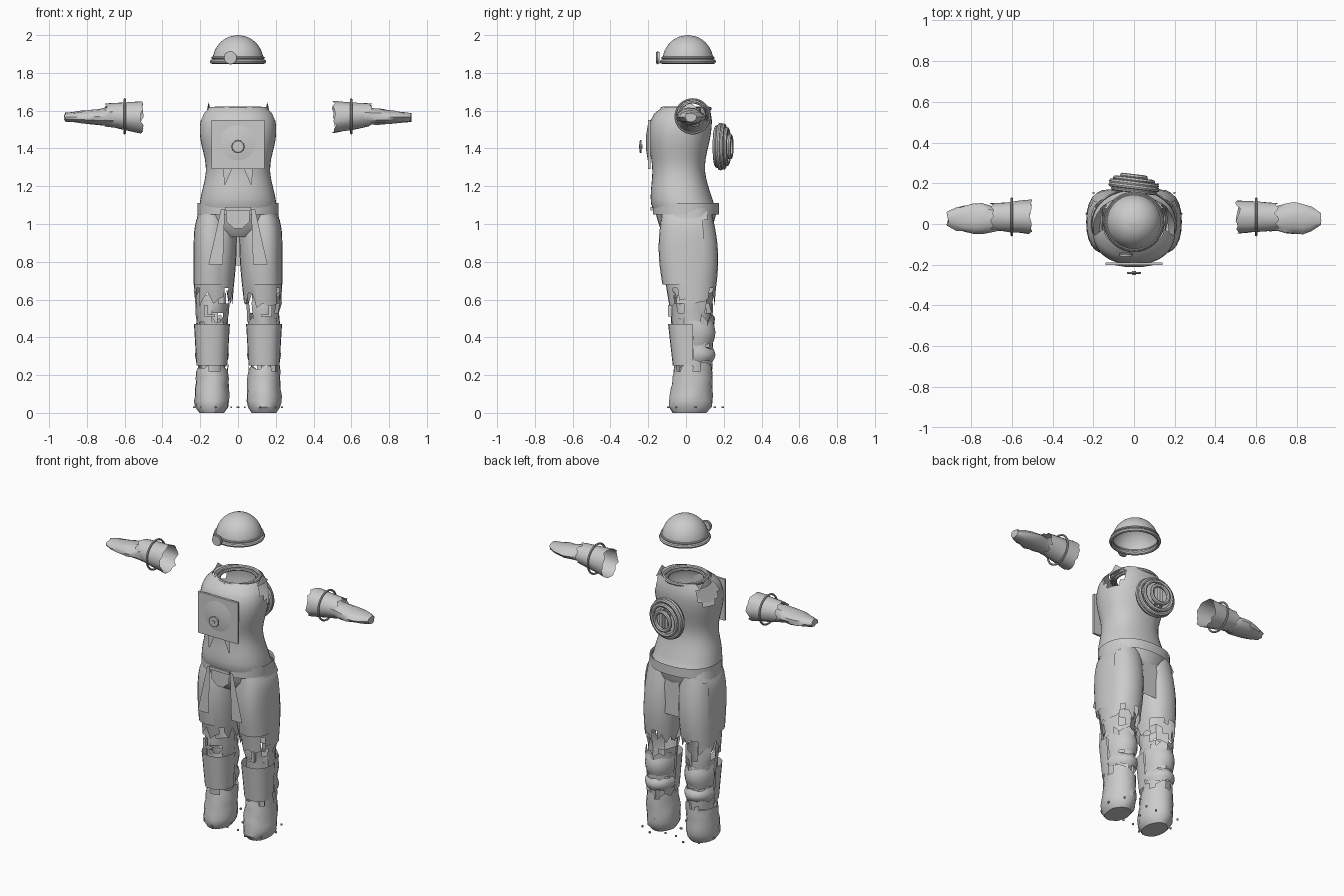
import bpy, bmesh, math, random
from mathutils import Matrix

random.seed(7)
cube = bpy.data.objects.get("Cube")
if cube:
    bpy.data.objects.remove(cube, do_unlink=True)

colour = (.6, .6, .6, 1)
grey = bpy.data.materials.new("plain_grey")
grey.use_nodes = True
grey.diffuse_color = colour
grey.node_tree.nodes["Principled BSDF"].inputs["Base Color"].default_value = colour

made = []
UPRIGHT = Matrix()
FORWARD = Matrix.Rotation(math.pi / 2, 4, "X")
SIDEWAYS = Matrix.Rotation(math.pi / 2, 4, "Y")


def arch(t):
    return math.sin(math.pi * t)


def bell(t, middle, width):
    return math.exp(-((t - middle) / width) ** 2)


def finish(name, bm, place=UPRIGHT):
    bm.transform(place)
    bmesh.ops.recalc_face_normals(bm, faces=bm.faces)
    mesh = bpy.data.meshes.new(name)
    bm.to_mesh(mesh)
    bm.free()
    mesh.materials.append(grey)
    part = bpy.data.objects.new(name, mesh)
    bpy.context.collection.objects.link(part)
    made.append(part)


def loft(name, start, end, shape, steps=4, sides=24, power=2, along_x=False,
         ragged=(0, 0), wobble=0, close_start=False, close_end=False, hole=None):
    """Tube whose shape(t) gives centre and radii; ragged roughens its two ends."""
    bm = bmesh.new()
    rows = []
    for i in range(steps + 1):
        t = i / steps
        u0, v0, width, depth = shape(t)
        rough = ragged[0] if i == 0 else ragged[1] if i == steps else 0
        row = []
        for k in range(sides):
            c, s = math.cos(math.tau * k / sides), math.sin(math.tau * k / sides)
            swell = 1 + random.uniform(-wobble, wobble)
            u = u0 + swell * width * math.copysign(abs(c) ** (2 / power), c)
            v = v0 + swell * depth * math.copysign(abs(s) ** (2 / power), s)
            h = start + (end - start) * t + random.uniform(-rough, rough)
            row.append(bm.verts.new((h, u, v) if along_x else (u, v, h)))
        rows.append(row)
    for low, high in zip(rows, rows[1:]):
        for k in range(sides):
            j = k - 1
            bm.faces.new((low[j], low[k], high[k], high[j]))
    if close_start:
        bm.faces.new(rows[0])
    if close_end:
        bm.faces.new(rows[-1])
    if hole:
        gone = [f for f in bm.faces if hole(f.calc_center_median())]
        bmesh.ops.delete(bm, geom=gone, context="FACES")
    finish(name, bm)


def torus(name, place, major, minor, turn=UPRIGHT, sides=40, tube_sides=8):
    bm = bmesh.new()
    circle = bmesh.ops.create_circle(bm, segments=tube_sides, radius=minor,
                                     matrix=Matrix.Translation((major, 0, 0)) @ FORWARD)
    edges = list({e for v in circle["verts"] for e in v.link_edges})
    bmesh.ops.spin(bm, geom=edges, cent=(0, 0, 0), axis=(0, 0, 1),
                   angle=math.tau, steps=sides, use_merge=True)
    bmesh.ops.remove_doubles(bm, verts=bm.verts, dist=minor / 50)
    finish(name, bm, Matrix.Translation(place) @ turn)


def box(name, place, size, turn=UPRIGHT):
    bm = bmesh.new()
    bmesh.ops.create_cube(bm, size=1)
    finish(name, bm, Matrix.Translation(place) @ turn @ Matrix.Diagonal((*size, 1)))


def disc(name, place, radius, depth, turn=UPRIGHT, sides=20, taper=1):
    bm = bmesh.new()
    bmesh.ops.create_cone(bm, cap_ends=True, segments=sides, radius1=radius,
                          radius2=radius * taper, depth=depth)
    finish(name, bm, Matrix.Translation(place) @ turn)


def flap(name, y, top, bottom):
    """Hanging cloth; top and bottom each give x, height and half width."""
    bm = bmesh.new()
    outline = [(x + side * half, y, z)
               for (x, z, half), order in ((top, (-1, 1)), (bottom, (1, -1)))
               for side in order]
    face = bm.faces.new([bm.verts.new(p) for p in outline])
    bmesh.ops.solidify(bm, geom=[face], thickness=.006)
    finish(name, bm)


def torn(below, above, chance):
    return lambda c: below < c.z < above and random.random() < chance


# Helmet: open dome, rim and front lamp
def dome(t):
    radius = .135 * math.sqrt(max(1 - t * t, .001))
    return 0, .01, radius, radius


loft("helmet_dome", 1.86, 2, dome, steps=20, sides=40, close_end=True)
torus("helmet_rim", (0, .01, 1.86), .137, .012)
torus("helmet_band", (0, .01, 1.88), .136, .006)
lamp = (-.04, -.15, 1.88)
disc("helmet_lamp", lamp, .03, .02, FORWARD)
torus("helmet_lamp_rim", lamp, .03, .005, FORWARD, sides=20)


# Torso pinched at the waist, with open shoulders
def torso(t):
    width = .21 - .04 * bell(t, .4, .25) - .06 * t ** 12
    return 0, -.04 * math.sqrt(abs(arch(t))), width, width * .82


def shoulder_hole(c):
    return abs(c.x) > .13 and math.hypot(c.y - .03, c.z - 1.56) < .075


loft("torso", 1.07, 1.62, torso, steps=16, sides=40, power=2.25, hole=shoulder_hole)
loft("collar", 1.62, 1.6, lambda t: (0, 0, .15 - .03 * t, .123 - .01 * t), steps=1)
torus("neck_ring", (0, 0, 1.61), .125, .011)
torus("inner_neck_ring", (0, 0, 1.6), .108, .009)

# Chest plate, bulge and floating badge
box("chest_plate", (0, -.195, 1.42), (.28, .014, .26))
disc("chest_bulge", (0, -.206, 1.43), .1, .01, FORWARD, taper=.4)
badge = (0, -.24, 1.41)
disc("badge", badge, .03, .008, FORWARD, sides=12)
torus("badge_rim", badge, .03, .005, FORWARD, sides=12)
disc("badge_pin", badge, .01, .02, FORWARD, sides=8)

# Stack of rings on the back
swing = Matrix.Rotation(math.radians(-7), 4, "Z")
for i in range(5):
    radius = .115 - .008 * (i - 1.3) ** 2
    torus("back_ring", (0, .165 + .017 * i, 1.41), radius, .012, swing @ FORWARD)
disc("back_disc", (0, .185, 1.41), .1, .01, swing @ FORWARD, sides=32)
for side in (-1, 1):
    box("back_bar", (side * .02, .21, 1.41), (.02, .025, .13), swing)

# Hips, belt and hanging cloth
loft("hips", .93, 1.1, lambda t: (0, 0, .1 + .11 * t ** .4, .1 + .07 * t ** .5),
     sides=32, close_start=True)
loft("belt", 1.05, 1.11, lambda t: (0, 0, .214, .176), steps=1, sides=32, power=2.25)
box("buckle", (0, -.183, 1.08), (.14, .012, .018))
flap("front_apron", -.178, (0, 1.07, .065), (0, 1.01, .06))
flap("front_apron_tip", -.178, (0, 1.01, .06), (0, .975, .02))
flap("back_tail", .14, (0, 1.04, .035), (0, .78, .095))


# Rules for the legs and arms, used on both sides
def build_side(s):
    leg = s * .138
    disc("shoulder_point", (s * .155, .02, 1.62), .06, .05,
         Matrix.Diagonal((.2, 1, 1, 1)), sides=4, taper=0)
    flap("waist_tear", -.187, (s * .055, 1.29, .022), (s * .07, 1.21, .004))
    flap("front_strap", -.18, (s * .08, 1.08, .01), (s * .118, .785, .038))

    # Trouser leg with a torn hem and an outer pad
    loft("thigh", .6, 1.09,
         lambda t: (s * (.13 - .02 * t), .03 - .02 * t,
                    .1 + .012 * arch(t), .12 + .03 * arch(t)),
         steps=8, power=2.3, ragged=(.045, 0), hole=torn(0, .65, .15))
    loft("thigh_pad", .68, 1.07,
         lambda t: (s * .14, .01, .095 - .04 * t ** 8, .135 + .02 * arch(t)),
         steps=8, power=2.3, hole=lambda c: s * c.x < .09 or c.y > .1)

    # Tattered knee with its fastening
    loft("knee", .43, .63, lambda t: (leg, .03, .08 + .01 * t, .1 + .01 * t),
         sides=16, ragged=(.02, .02), wobble=.1, hole=torn(.4, .64, .25))
    box("knee_strap", (s * .15, -.085, .515), (.055, .02, .012))
    box("knee_buckle", (s * .17, -.085, .545), (.018, .02, .05))

    # Lower leg with front guard and two calf pads
    loft("shin", .2, .5, lambda t: (leg, .04, .07 + .015 * t, .085 + .025 * t),
         sides=18, ragged=(.02, .03), wobble=.06, hole=torn(.2, .5, .12))
    loft("shin_guard", .25, .47, lambda t: (leg, .035, .082 + .013 * t, .105 + .025 * t),
         power=2.5, hole=lambda c: c.y > .045)
    for low, high in ((.27, .345), (.36, .49)):
        loft("calf_pad", low, high,
             lambda t: (leg, .04, .08 + .01 * arch(t), .1 + .018 * arch(t)),
             sides=18, ragged=(.01, .01), hole=lambda c: c.y < .05)

    # Boot ringed by small studs
    def boot(t):
        sole = .03 * (1 - t) ** 12
        return leg, .02 + .02 * t, .095 - .01 * t - sole, .12 - .02 * t - sole

    loft("boot", 0, .25, boot, steps=8, sides=18, wobble=.04, ragged=(0, .02),
         close_start=True, hole=torn(.21, .26, .3))
    for k in range(8):
        angle = math.tau * k / 8
        spot = (s * .117 + .115 * math.cos(angle), .05 + .145 * math.sin(angle), .03)
        disc("boot_stud", spot, .006, .01, sides=6)

    # Open sleeve, worn glove and cuff ring
    loft("sleeve", s * .51, s * .7,
         lambda t: (.035, 1.565 + .013 * t, .083 - .017 * t, .085 - .025 * t),
         along_x=True, ragged=(.012, .012), wobble=.03)
    loft("glove", s * .66, s * .915,
         lambda t: (.025, 1.57 - .005 * t,
                    .06 + .015 * bell(t, .5, .3) - .03 * t ** 6, .05 - .027 * t),
         steps=6, sides=14, along_x=True, wobble=.12, ragged=(.01, .006), close_end=True)
    torus("cuff_ring", (s * .6, .035, 1.57), .09, .006, SIDEWAYS)


for side in (-1, 1):
    build_side(side)

# Smooth shading that keeps the creases
bpy.ops.object.select_all(action="DESELECT")
for part in made:
    part.select_set(True)
bpy.context.view_layer.objects.active = made[0]
bpy.ops.object.shade_smooth_by_angle(angle=math.radians(35))
